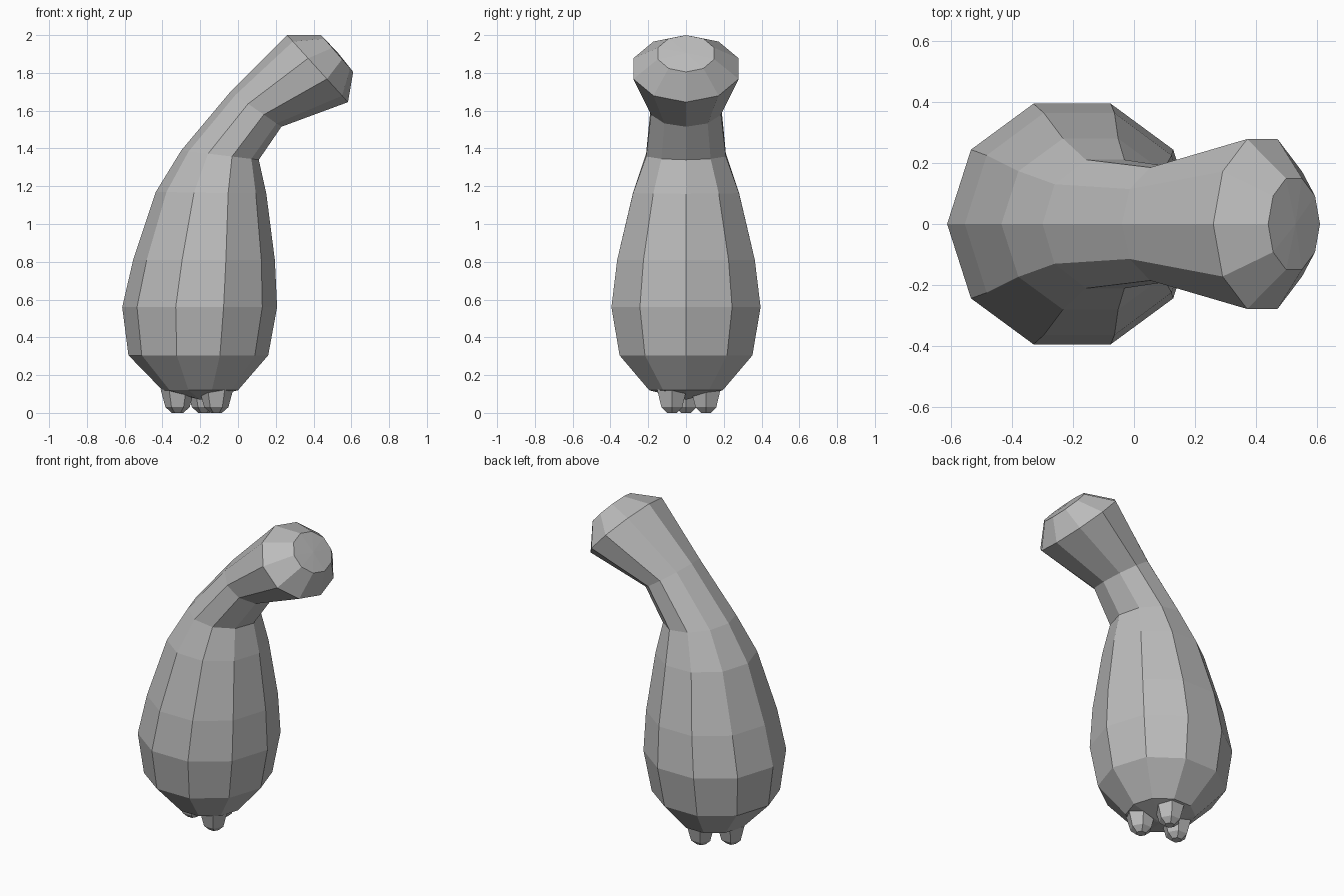
import bpy
import bmesh
from math import cos, sin, tau

if "Cube" in bpy.data.objects:
    bpy.data.objects.remove(bpy.data.objects["Cube"])

SIDES = 10

skin = bpy.data.materials.new("plain grey")
skin.use_nodes = True
skin.diffuse_color = (0.5, 0.5, 0.5, 1)
skin.node_tree.nodes["Principled BSDF"].inputs["Base Color"].default_value = (0.5, 0.5, 0.5, 1)


def ring(bm, left, right, depth, sides=SIDES, y=0.0):
    """Elliptical ring whose long axis runs from left to right, both (x, z)."""
    cx, cz = (left[0] + right[0]) / 2, (left[1] + right[1]) / 2
    ax, az = (right[0] - left[0]) / 2, (right[1] - left[1]) / 2
    verts = []
    for i in range(sides):
        a = tau * i / sides
        verts.append(bm.verts.new((cx + ax * cos(a), y + depth * sin(a), cz + az * cos(a))))
    return verts


def bridge(bm, low, high):
    n = len(low)
    for i in range(n):
        j = (i + 1) % n
        bm.faces.new((low[i], low[j], high[j], high[i]))


def fan(bm, loop, centre):
    tip = bm.verts.new(centre)
    for i, v in enumerate(loop):
        bm.faces.new((v, loop[(i + 1) % len(loop)], tip))


def finish(bm, name):
    bmesh.ops.recalc_face_normals(bm, faces=bm.faces)
    mesh = bpy.data.meshes.new(name)
    bm.to_mesh(mesh)
    bm.free()
    mesh.materials.append(skin)
    obj = bpy.data.objects.new(name, mesh)
    bpy.context.collection.objects.link(obj)


# Body, bent neck and blunt stem end: left point, right point, half depth
sections = [
    ((-0.40, 0.12), (0.00, 0.12), 0.205),
    ((-0.58, 0.305), (0.16, 0.305), 0.37),
    ((-0.613, 0.56), (0.207, 0.56), 0.415),
    ((-0.555, 0.81), (0.195, 0.81), 0.383),
    ((-0.435, 1.17), (0.15, 1.16), 0.295),
    ((-0.30, 1.39), (0.11, 1.34), 0.222),
    ((-0.04, 1.70), (0.23, 1.515), 0.195),
    ((0.26, 2.0), (0.582, 1.645), 0.293),
    ((0.44, 2.0), (0.61, 1.805), 0.157),
]
bm = bmesh.new()
rings = [ring(bm, *s) for s in sections]
for low, high in zip(rings, rings[1:]):
    bridge(bm, low, high)
fan(bm, rings[0], (-0.20, 0, 0.07))
fan(bm, rings[-1], (0.53, 0, 1.905))
finish(bm, "body")

# Three stubby lobes underneath
lobe_profile = [(0.125, 0.09), (0.03, 0.064), (0.0, 0.03)]
for name, x, y in (("right_lobe", -0.32, 0.0),
                   ("back_lobe", -0.18, 0.105),
                   ("front_lobe", -0.115, -0.075)):
    bm = bmesh.new()
    loops = [ring(bm, (x - r, z), (x + r, z), r, 6, y) for z, r in lobe_profile]
    for low, high in zip(loops, loops[1:]):
        bridge(bm, low, high)
    bm.faces.new(loops[0])
    bm.faces.new(loops[-1])
    finish(bm, name)
